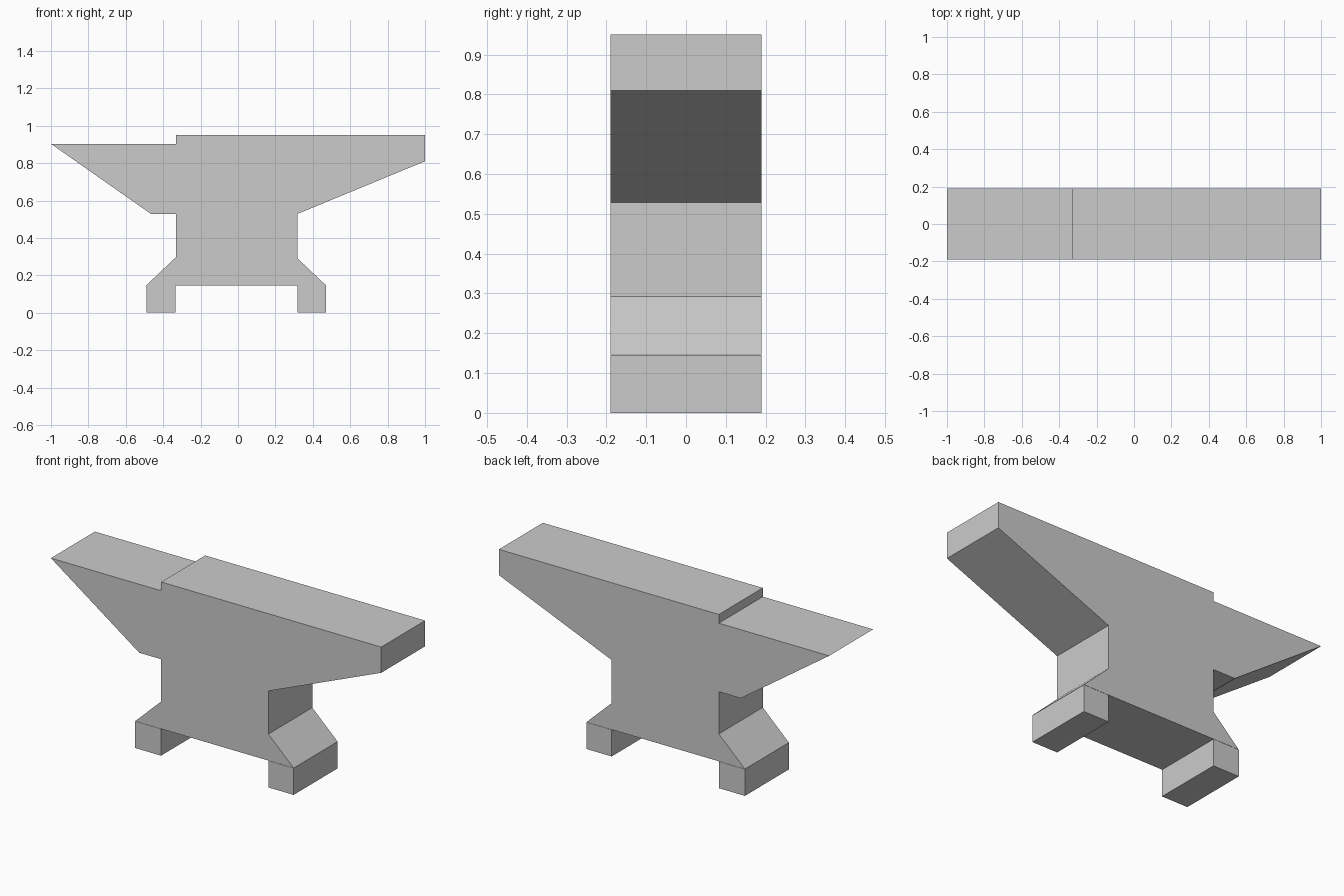
import bpy

if "Cube" in bpy.data.objects:
    bpy.data.objects.remove(bpy.data.objects["Cube"])

HALF_WIDTH = 0.19


def extrude_profile(name, points):
    """Extrude an anticlockwise x-z outline across the full width in y."""
    n = len(points)
    verts = [(x, y, z) for y in (-HALF_WIDTH, HALF_WIDTH) for x, z in points]
    faces = [tuple(range(n)), tuple(reversed(range(n, 2 * n)))]
    for i in range(n):
        j = (i + 1) % n
        faces.append((i, i + n, j + n, j))
    mesh = bpy.data.meshes.new(name)
    mesh.from_pydata(verts, [], faces)
    obj = bpy.data.objects.new(name, mesh)
    bpy.context.collection.objects.link(obj)
    return obj


# Anvil body: flared base, waist, heel on the right, horn on the left
extrude_profile("anvil_body", [
    (-0.49, 0.147), (0.47, 0.147), (0.317, 0.292), (0.317, 0.528),
    (1.0, 0.81), (1.0, 0.951), (-0.332, 0.951), (-0.332, 0.903),
    (-1.0, 0.903), (-0.465, 0.528), (-0.332, 0.528), (-0.332, 0.297),
])

# Feet: one block under each end of the base
for name, x0, x1 in (("left_foot", -0.49, -0.333), ("right_foot", 0.317, 0.47)):
    extrude_profile(name, [(x0, 0), (x1, 0), (x1, 0.146), (x0, 0.146)])
